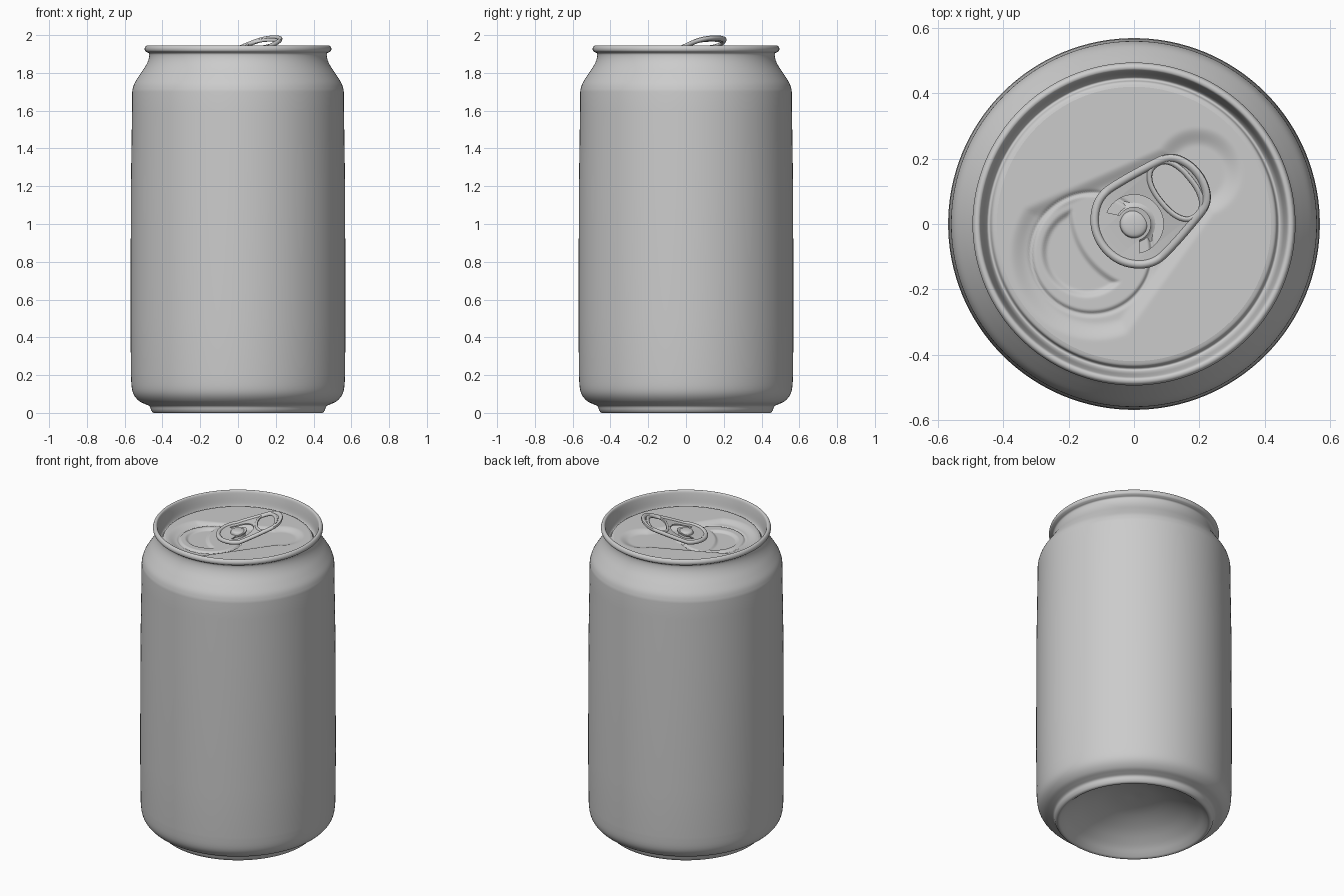
import bpy, bmesh, math
from mathutils import Vector

if "Cube" in bpy.data.objects:
    bpy.data.objects.remove(bpy.data.objects["Cube"])

AXIS = math.radians(39)            # direction the pull tab points in
CA, SA = math.cos(AXIS), math.sin(AXIS)


def spline(pts, n, closed=False):
    """Catmull-Rom points through pts."""
    out, m = [], len(pts)
    for i in range(m if closed else m - 1):
        idx = [(i + k) % m if closed else min(max(i + k, 0), m - 1) for k in (-1, 0, 1, 2)]
        a, b, c, d = (Vector(pts[k]) for k in idx)
        for s in range(n):
            t = s / n
            out.append(0.5 * (2 * b + (c - a) * t + (2 * a - 5 * b + 4 * c - d) * t ** 2
                              + (3 * b - a - 3 * c + d) * t ** 3))
    return out if closed else out + [Vector(pts[-1])]


def add_object(name, mesh, angle=40):
    ob = bpy.data.objects.new(name, mesh)
    bpy.context.collection.objects.link(ob)
    bpy.ops.object.select_all(action='DESELECT')
    ob.select_set(True)
    bpy.context.view_layer.objects.active = ob
    bpy.ops.object.shade_smooth_by_angle(angle=math.radians(angle))
    return ob


def lathe(name, profile, segs, height=None, angle=40):
    bm = bmesh.new()
    rings = []
    for r, z in profile:
        ring = []
        for k in range(segs):
            a = 2 * math.pi * k / segs
            x, y = r * math.cos(a), r * math.sin(a)
            ring.append(bm.verts.new((x, y, z + (height(x, y) if height else 0))))
        rings.append(ring)
    for lo, hi in zip(rings, rings[1:]):
        for k in range(segs):
            j = (k + 1) % segs
            bm.faces.new((lo[k], lo[j], hi[j], hi[k]))
    bmesh.ops.remove_doubles(bm, verts=bm.verts, dist=1e-5)
    me = bpy.data.meshes.new(name)
    bm.to_mesh(me)
    bm.free()
    return add_object(name, me, angle)


# Can body: domed base, foot ring, wall, neck, seamed rim, countersink
base = spline([(0, .17), (.15, .155), (.28, .11), (.37, .055), (.415, .015), (.435, 0),
               (.45, .002), (.46, .015), (.468, .035), (.49, .046), (.52, .06), (.548, .09),
               (.562, .13), (.567, .2)], 4)
wall = [(.569, .5), (.567, 1.2), (.561, 1.6), (.56, 1.7)]
neck = spline([(.559, 1.71), (.548, 1.745), (.52, 1.79), (.49, 1.835), (.474, 1.87),
               (.47, 1.9), (.482, 1.909), (.492, 1.917), (.494, 1.93), (.488, 1.942),
               (.478, 1.945), (.47, 1.938), (.464, 1.91), (.457, 1.865), (.449, 1.846),
               (.441, 1.846), (.434, 1.86), (.42, 1.865)], 4)
lathe("can_body", [tuple(p) for p in base] + wall + [tuple(p) for p in neck], 128, angle=60)


# Lid panel: sunken teardrop, scored mouth and crescent recess
def step(d, w):
    t = min(max(.5 - d / w, 0), 1)
    return t * t * (3 - 2 * t)


def lid_height(x, y):
    u, v = x * CA + y * SA, abs(y * CA - x * SA)
    # tapered capsule distance
    ua, ra, ub, rb = -.15, .235, .25, .11
    k = (ra - rb) / (ub - ua)
    t = min(max((u - ua + v * k / math.sqrt(1 - k * k)) / (ub - ua), 0), 1)
    tear = math.hypot(u - ua - t * (ub - ua), v) - (ra + t * (rb - ra))
    mouth = math.hypot(x + .13, y + .09) - .185
    crescent = max(math.hypot(x + .145, y + .085) - .13, .255 - math.hypot(x - .06, y - .05))
    z = -.016 * step(tear, .06)
    z -= .008 * math.exp(-(mouth / .006) ** 2)
    z += .005 * step(mouth, .02)
    z -= .012 * step(crescent, .022)
    return z


lathe("lid_panel", [(.42 * (1 - i / 84), 1.865) for i in range(85)], 240, lid_height, 80)

# Rivet
lathe("rivet", spline([(.075, 1.845), (.055, 1.855), (.045, 1.875), (.042, 1.902),
                       (.035, 1.911), (.018, 1.915), (0, 1.916)], 3), 32, angle=60)


# Pull tab
def tab_part(name, loops, fill=False, extrude=0, bevel=0):
    cu = bpy.data.curves.new(name, 'CURVE')
    cu.dimensions = '2D' if fill else '3D'
    cu.fill_mode = 'BOTH' if fill else 'FULL'
    cu.extrude, cu.bevel_depth, cu.bevel_resolution = extrude, bevel, 3
    for loop in loops:
        sp = cu.splines.new('POLY')
        sp.points.add(len(loop) - 1)
        for p, (u, v) in zip(sp.points, loop):
            p.co = (u, v, 0, 1)
        sp.use_cyclic_u = True
    tmp = bpy.data.objects.new(name + "_curve", cu)
    bpy.context.collection.objects.link(tmp)
    dg = bpy.context.evaluated_depsgraph_get()
    me = bpy.data.meshes.new_from_object(tmp.evaluated_get(dg))
    bpy.data.objects.remove(tmp)
    # bend the finger end upward, then turn to the tab direction
    bm = bmesh.new()
    bm.from_mesh(me)
    bmesh.ops.bisect_plane(bm, geom=bm.verts[:] + bm.edges[:] + bm.faces[:],
                           plane_co=(0, 0, 0), plane_no=(1, 0, 0))
    for vert in bm.verts:
        u, v, w = vert.co
        vert.co = (u * CA - v * SA, u * SA + v * CA, 1.893 + w + max(.1 * u, .37 * u))
    bmesh.ops.remove_doubles(bm, verts=bm.verts, dist=1e-5)
    bmesh.ops.recalc_face_normals(bm, faces=bm.faces)
    bm.to_mesh(me)
    bm.free()
    me.name = name
    add_object(name, me)


half = [(-.122, .05), (-.099, .093), (-.06, .128), (-.012, .143), (.06, .136),
        (.148, .12), (.209, .105), (.24, .08), (.258, .04)]
outline = spline([(-.13, 0)] + half + [(.263, 0)] + [(u, -v) for u, v in half[::-1]], 4, True)
inset = [(.067 + (u - .067) * .925, v * .91) for u, v in outline]


def finger_loop(grow):
    pts = []
    for k in range(48):
        a = 2 * math.pi * k / 48
        c, s = math.cos(a), math.sin(a)
        pts.append((.164 + (.05 + grow) * math.copysign(abs(c) ** .85, c),
                    (.093 + grow) * math.copysign(abs(s) ** .85, s)))
    return pts


def arc(r, a0, a1):
    return [(r * math.cos(math.radians(a0 + (a1 - a0) * i / 24)),
             r * math.sin(math.radians(a0 + (a1 - a0) * i / 24))) for i in range(25)]


slot = arc(.09, -118, 118) + arc(.052, 110, -110)
tab_part("tab_plate", [inset, finger_loop(0), slot], True, .004, 0)
tab_part("tab_outer_curl", [inset], bevel=.013)
tab_part("tab_finger_hole_curl", [finger_loop(.007)], bevel=.009)
